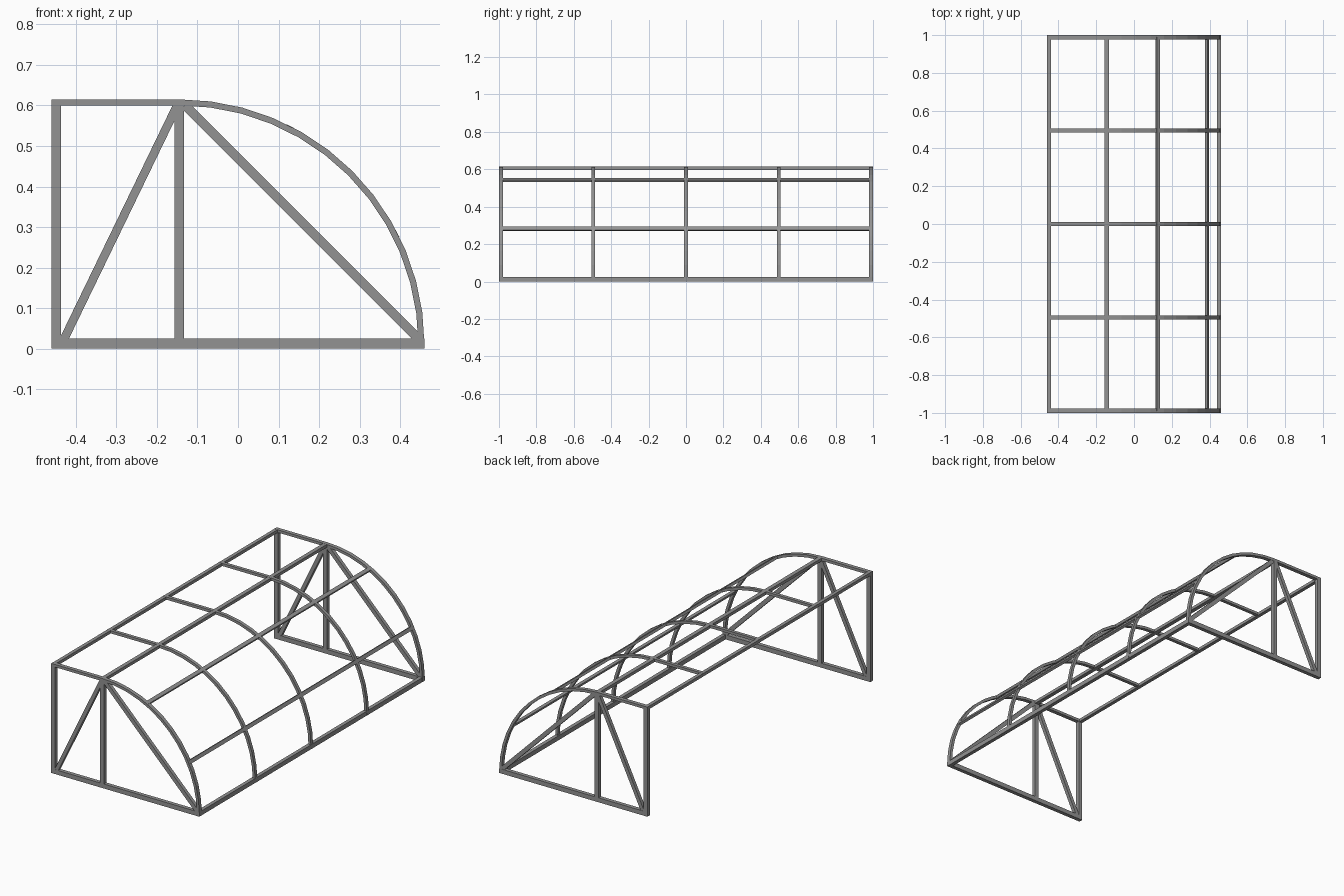
import bpy
import bmesh
from math import sin, cos, radians, atan2
from mathutils import Vector, Matrix

cube = bpy.data.objects.get("Cube")
if cube:
    bpy.data.objects.remove(cube, do_unlink=True)

# Single painted-steel colour
steel = bpy.data.materials.new("grey steel")
steel.use_nodes = True
GREY = (0.29, 0.29, 0.29, 1)
steel.diffuse_color = GREY
steel.node_tree.nodes["Principled BSDF"].inputs["Base Color"].default_value = GREY

# Main dimensions
SIDE = 0.46            # half width
TOP = 0.615            # overall height
BAR = 0.022            # tube width
THIN = 0.015           # rib thickness
CX, CZ = -0.145, 0.01  # arch centre
RADIUS = TOP - CZ
END_Y = 1 - BAR / 2


def finish(name, bm):
    bmesh.ops.recalc_face_normals(bm, faces=bm.faces)
    mesh = bpy.data.meshes.new(name)
    bm.to_mesh(mesh)
    bm.free()
    mesh.materials.append(steel)
    obj = bpy.data.objects.new(name, mesh)
    bpy.context.collection.objects.link(obj)
    return obj


def box(name, centre, size, tilt=0):
    """Box turned by tilt about the y axis."""
    bm = bmesh.new()
    bmesh.ops.create_cube(bm, size=1, matrix=Matrix.Diagonal((*size, 1)))
    obj = finish(name, bm)
    obj.location = centre
    obj.rotation_euler.y = tilt
    return obj


def brace(name, start, end, y, width, depth):
    """Bar between two (x, z) points in a cross frame."""
    a, b = Vector(start), Vector(end)
    d, mid = b - a, (a + b) / 2
    return box(name, (mid.x, y, mid.y), (d.length, depth, width), -atan2(d.y, d.x))


def rib(name, y, depth):
    """Flat roof bar running into the quarter-circle arch."""
    def line(inset):
        r = RADIUS - inset
        arc = [(CX + r * sin(radians(7.5 * i)), CZ + r * cos(radians(7.5 * i)))
               for i in range(13)]
        return [(-SIDE, TOP - inset)] + arc + [(SIDE - inset, 0)]

    bm = bmesh.new()
    rings = []
    for (ox, oz), (ix, iz) in zip(line(0), line(THIN)):
        rings.append([bm.verts.new((x, y + s * depth / 2, z))
                      for x, z, s in ((ox, oz, -1), (ox, oz, 1), (ix, iz, 1), (ix, iz, -1))])
    for a, b in zip(rings, rings[1:]):
        for k in range(4):
            n = (k + 1) % 4
            bm.faces.new((a[k], a[n], b[n], b[k]))
    bm.faces.new(rings[0])
    bm.faces.new(rings[-1])
    return finish(name, bm)


# Cross ribs between the end frames
for label, y in (("front", -0.495), ("middle", 0), ("back", 0.495)):
    rib(label + "_rib", y, 0.019)

# End frames: rib, sill, posts and diagonal braces
for label, y in (("front", -END_Y), ("back", END_Y)):
    rib(label + "_end_rib", y, BAR)
    box(label + "_sill", (0, y, 0.0125), (2 * SIDE, BAR, 0.025))
    height = TOP - THIN
    box(label + "_wall_post", (-SIDE + 0.0115, y, height / 2), (0.023, BAR, height))
    box(label + "_centre_post", (CX, y, height / 2), (0.024, BAR, height))
    brace(label + "_short_brace", (-0.432, 0.018), (-0.15, 0.6), y, 0.021, 0.02)
    brace(label + "_long_brace", (0.447, 0.023), (-0.13, 0.6), y, 0.023, 0.02)

# Lengthwise rails
LENGTH = 2 * END_Y
box("wall_top_rail", (-SIDE + 0.01, 0, TOP - 0.009), (0.02, LENGTH, 0.017))
box("ridge_rail", (CX, 0, TOP - 0.009), (0.023, LENGTH, 0.017))
box("ground_rail", (SIDE - 0.011, 0, 0.0125), (0.021, LENGTH, 0.025))
for label, degrees in (("upper", 27), ("lower", 63)):
    a = radians(degrees)
    r = RADIUS - THIN / 2
    box(label + "_arch_rail", (CX + r * sin(a), 0, CZ + r * cos(a)), (0.02, LENGTH, 0.014), a)
